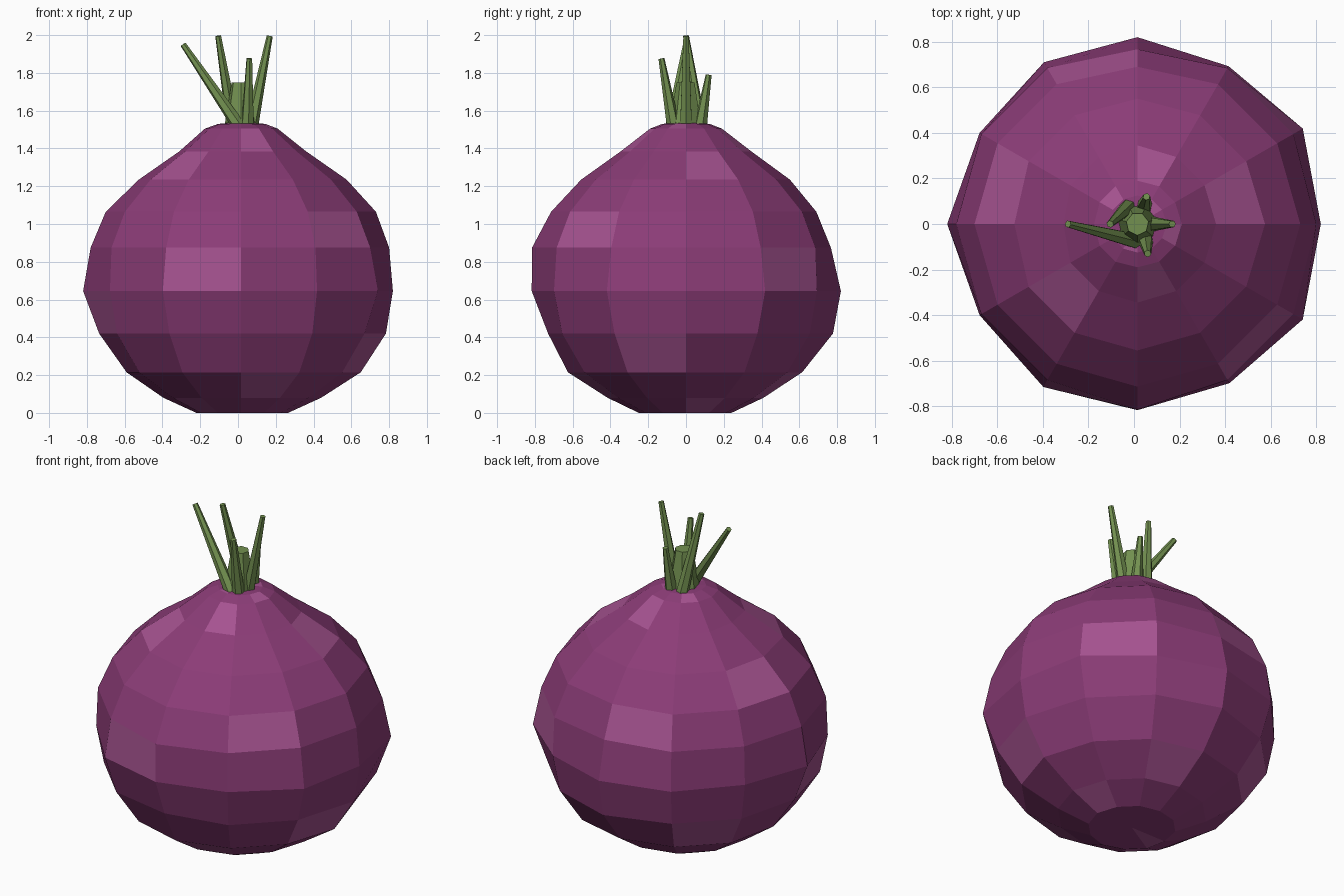
import bpy, bmesh, math
from mathutils import Vector

if "Cube" in bpy.data.objects:
    bpy.data.objects.remove(bpy.data.objects["Cube"])

N = 12
CX = 0.015


def material(name, rgb):
    m = bpy.data.materials.new(name)
    m.diffuse_color = (*rgb, 1)
    m.use_nodes = True
    m.node_tree.nodes["Principled BSDF"].inputs["Base Color"].default_value = m.diffuse_color
    return m


skin = material("purple_skin", (0.26, 0.045, 0.185))
patch = material("light_skin", (0.38, 0.085, 0.28))
green = material("stem_green", (0.17, 0.28, 0.08))


def finish(bm, name, mats):
    bmesh.ops.recalc_face_normals(bm, faces=bm.faces[:])
    me = bpy.data.meshes.new(name)
    bm.to_mesh(me)
    bm.free()
    for m in mats:
        me.materials.append(m)
    ob = bpy.data.objects.new(name, me)
    bpy.context.collection.objects.link(ob)
    return ob


# Bulb rings: height, then radius towards +x, +y, -x, -y (slightly uneven)
rings = [
    (0.00, 0.25, 0.24, 0.235, 0.25),
    (0.08, 0.425, 0.41, 0.41, 0.415),
    (0.215, 0.635, 0.615, 0.605, 0.625),
    (0.42, 0.768, 0.778, 0.75, 0.73),
    (0.645, 0.805, 0.82, 0.835, 0.818),
    (0.875, 0.785, 0.767, 0.795, 0.815),
    (1.065, 0.715, 0.69, 0.715, 0.714),
    (1.235, 0.56, 0.55, 0.54, 0.555),
    (1.385, 0.345, 0.345, 0.325, 0.345),
    (1.505, 0.195, 0.19, 0.19, 0.19),
    (1.53, 0.13, 0.125, 0.12, 0.125),
]
# Unevenness of the widest ring, read from the top outline
wide = [0.805, 0.838, 0.80, 0.82, 0.82, 0.80, 0.835, 0.80, 0.826, 0.817, 0.807, 0.838]

bm = bmesh.new()
loops = []
for z, *ax in rings:
    mean = sum(ax) / 4
    loop = []
    for c in range(N):
        r = wide[c] if z == 0.645 else (ax[c // 3] if c % 3 == 0 else mean)
        a = math.tau * c / N
        loop.append(bm.verts.new((CX + r * math.cos(a), r * math.sin(a), z)))
    loops.append(loop)
bottom = bm.verts.new((CX, 0, 0))
top = bm.verts.new((CX, 0, 1.54))

# Side bands, then the bottom and top fans; every seventh face is lighter
faces = []
for lo, hi in zip(loops, loops[1:]):
    for c in range(N):
        d = (c + 1) % N
        faces.append(bm.faces.new((lo[c], lo[d], hi[d], hi[c])))
for pole, loop in ((bottom, loops[0]), (top, loops[-1])):
    for c in range(N):
        faces.append(bm.faces.new((pole, loop[c], loop[(c + 1) % N])))
for i, f in enumerate(faces):
    f.material_index = int(i % 7 == 0)
finish(bm, "onion_bulb", [skin, patch])


# Tapered stalk between two points
def stalk(name, base, tip, r0, r1, sides):
    a, b = Vector(base), Vector(tip)
    bm = bmesh.new()
    bmesh.ops.create_cone(bm, cap_ends=True, segments=sides, radius1=r0,
                          radius2=r1, depth=(b - a).length)
    q = (b - a).to_track_quat('Z', 'Y')
    for v in bm.verts:
        v.co = q @ v.co + (a + b) / 2
    finish(bm, name, [green])


# Central stump and five sprouting leaves
stalk("stem_stump", (CX, 0, 1.51), (CX, 0, 1.75), 0.09, 0.05, 7)
leaves = [
    ((0.01, -0.075, 1.51), (-0.29, 0.0, 1.95)),
    ((-0.025, 0.075, 1.51), (-0.105, 0.0, 1.996)),
    ((0.05, -0.065, 1.51), (0.06, -0.13, 1.876)),
    ((0.07, 0.0, 1.51), (0.168, 0.0, 1.996)),
    ((0.045, 0.075, 1.51), (0.055, 0.12, 1.79)),
]
for i, (b, t) in enumerate(leaves):
    stalk(f"leaf_{i + 1}", b, t, 0.036, 0.016, 6)
